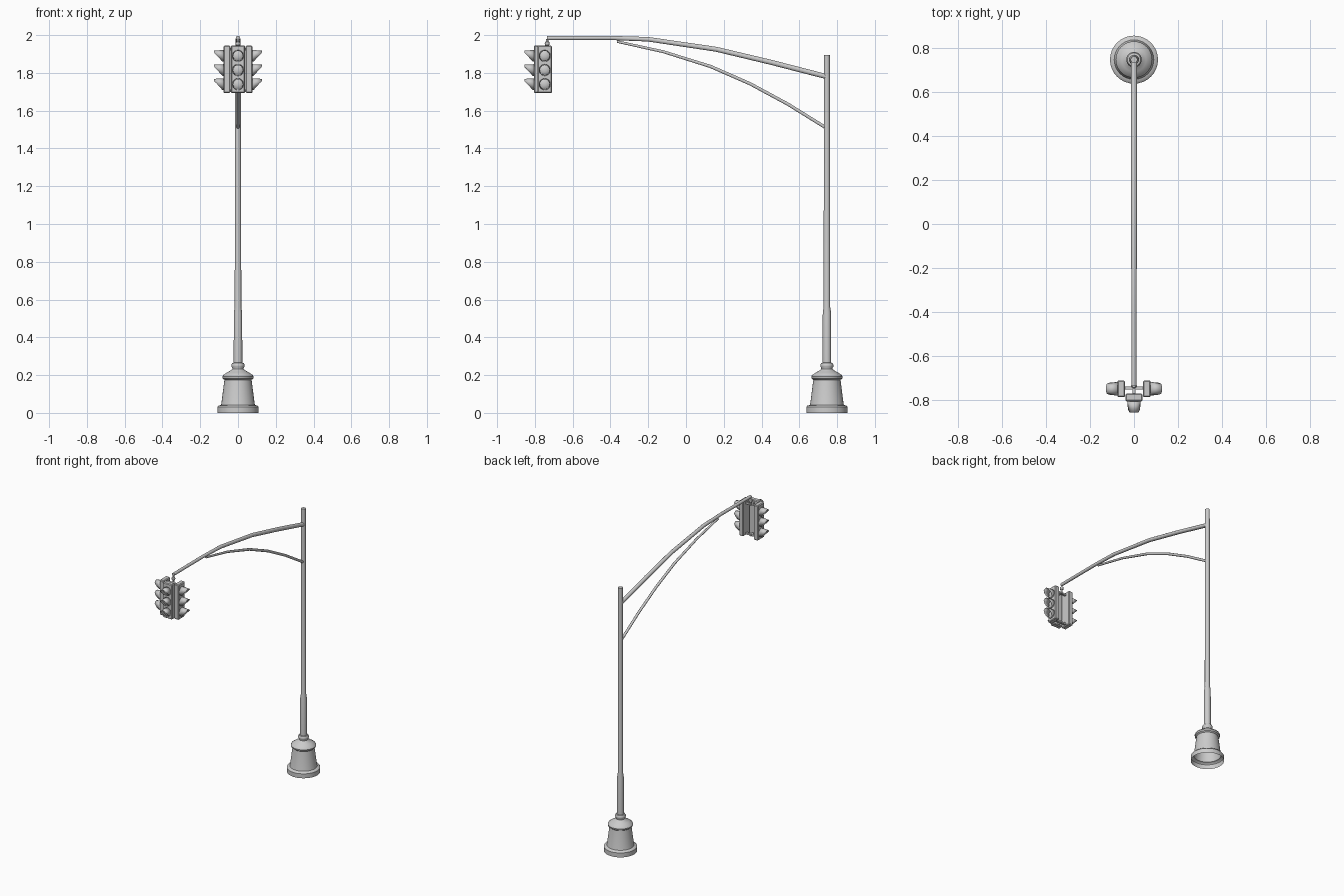
import bpy, bmesh, math
from mathutils import Matrix, Vector

if "Cube" in bpy.data.objects:
    bpy.data.objects.remove(bpy.data.objects["Cube"])

POLE_Y = 0.746
HUB = Vector((0, -0.748, 0))
LAMPS = (1.89, 1.815, 1.74)


def finish(name, bm, angle=35):
    bmesh.ops.recalc_face_normals(bm, faces=bm.faces)
    me = bpy.data.meshes.new(name)
    bm.to_mesh(me)
    bm.free()
    ob = bpy.data.objects.new(name, me)
    bpy.context.collection.objects.link(ob)
    bpy.ops.object.select_all(action='DESELECT')
    ob.select_set(True)
    bpy.context.view_layer.objects.active = ob
    bpy.ops.object.shade_smooth_by_angle(angle=math.radians(angle))
    return ob


def lathe(bm, profile, matrix, n=24):
    # revolve (radius, height) pairs around local z
    rings = []
    for r, z in profile:
        rings.append([bm.verts.new(matrix @ Vector((r * math.cos(2 * math.pi * i / n),
                                                    r * math.sin(2 * math.pi * i / n), z)))
                      for i in range(n)])
    for a, b in zip(rings, rings[1:]):
        for i in range(n):
            bm.faces.new((a[i], a[(i + 1) % n], b[(i + 1) % n], b[i]))
    return rings


def tube(name, points):
    # points are (y, z, radius)
    cu = bpy.data.curves.new(name, 'CURVE')
    cu.dimensions = '3D'
    cu.bevel_depth = 1
    cu.bevel_resolution = 3
    cu.use_fill_caps = True
    sp = cu.splines.new('POLY')
    sp.points.add(len(points) - 1)
    for p, (y, z, r) in zip(sp.points, points):
        p.co = (0, y, z, 1)
        p.radius = r
    sp.use_smooth = True
    ob = bpy.data.objects.new(name, cu)
    bpy.context.collection.objects.link(ob)
    bpy.ops.object.select_all(action='DESELECT')
    ob.select_set(True)
    bpy.context.view_layer.objects.active = ob
    bpy.ops.object.convert(target='MESH')
    bpy.ops.object.shade_smooth_by_angle(angle=math.radians(40))


def box(bm, lo, hi):
    lo, hi = Vector(lo), Vector(hi)
    return bmesh.ops.create_cube(bm, size=1, matrix=Matrix.Translation((lo + hi) / 2)
                                 @ Matrix.Diagonal((*(hi - lo), 1)))['verts']


# hollow bell-shaped base, open underneath
at_pole = Matrix.Translation((0, POLE_Y, 0))
bm = bmesh.new()
lathe(bm, [(0.109, 0), (0.109, 0.032), (0.104, 0.038), (0.09, 0.042), (0.088, 0.05),
           (0.072, 0.175), (0.081, 0.182), (0.083, 0.192), (0.079, 0.2), (0.055, 0.216),
           (0.036, 0.226), (0.03, 0.233), (0.03, 0.238), (0.035, 0.246), (0.035, 0.254),
           (0.03, 0.264), (0.022, 0.266)], at_pole, 32)
finish("base", bm)

# stepped pole
bm = bmesh.new()
rings = lathe(bm, [(0.023, 0.24), (0.022, 0.53), (0.0175, 0.56), (0.0155, 1.895)], at_pole, 16)
bm.faces.new(rings[-1])
finish("pole", bm)

# arm and brace
tube("arm", [(0.745, 1.78, 0.014), (0.45, 1.856, 0.014), (0.16, 1.925, 0.0135),
             (-0.2, 1.978, 0.0125), (-0.4, 1.985, 0.0115), (-0.736, 1.984, 0.011)])
tube("brace", [(0.74, 1.51, 0.009), (0.54, 1.634, 0.009), (0.34, 1.742, 0.009),
               (0.13, 1.834, 0.009), (-0.12, 1.912, 0.008), (-0.365, 1.966, 0.007)])

# hanger with ball joint
bm = bmesh.new()
hang = Matrix.Translation((0, -0.735, 0))
lathe(bm, [(0.006, 1.98), (0.006, 1.967), (0.011, 1.963), (0.013, 1.955), (0.011, 1.947),
           (0.006, 1.943), (0.006, 1.925), (0.0, 1.925)], hang, 12)
finish("hanger", bm)

# brackets joining the three heads
bm = bmesh.new()
for z in (1.925, 1.705):
    box(bm, (-0.045, -0.752, z - 0.006), (0.045, -0.738, z + 0.006))
    box(bm, (-0.006, -0.775, z - 0.006), (0.006, -0.732, z + 0.006))
finish("brackets", bm)


def signal_head(label, angle, offset):
    place = (Matrix.Translation(HUB) @ Matrix.Rotation(angle, 4, 'Z')
             @ Matrix.Translation((0, -offset, 0)))
    # housing
    bm = bmesh.new()
    box(bm, (-0.038, -0.035, 1.693), (0.038, 0, 1.945))
    bmesh.ops.bevel(bm, geom=[e for e in bm.edges], offset=0.005, segments=1, affect='EDGES')
    bm.transform(place)
    finish(label + "_housing", bm, 20)
    # domed lenses
    bm = bmesh.new()
    for z in LAMPS:
        face = Matrix.Translation((0, -0.034, z)) @ Matrix.Rotation(math.pi / 2, 4, 'X')
        lathe(bm, [(0.027, 0), (0.026, 0.003), (0.018, 0.008), (0.009, 0.0105), (0, 0.011)], face, 20)
    bmesh.ops.remove_doubles(bm, verts=bm.verts, dist=1e-5)
    bm.transform(place)
    finish(label + "_lenses", bm)
    # tapered visors, cut back towards the bottom
    bm = bmesh.new()
    n = 20
    for z in LAMPS:
        rows = []
        for i in range(n):
            a = 2 * math.pi * i / n
            c, s = math.cos(a), math.sin(a)
            t = (s + 1) / 2
            length = 0.007 + 0.043 * min(1, t * 1.25)
            k = 1 - 3.6 * length * 0.9
            rows.append((bm.verts.new((0.031 * c, -0.033, z + 0.031 * s)),
                         bm.verts.new((0.031 * c * k, -0.035 - length,
                                       z + 0.031 * s * (k + 0.08 * t)))))
        for i in range(n):
            a, b = rows[i], rows[(i + 1) % n]
            bm.faces.new((a[0], b[0], b[1], a[1]))
    bm.transform(place)
    ob = finish(label + "_visors", bm)
    mod = ob.modifiers.new("thickness", 'SOLIDIFY')
    mod.thickness = 0.002


signal_head("front_head", 0, 0.022)
signal_head("right_head", math.pi / 2, 0.041)
signal_head("left_head", -math.pi / 2, 0.041)
